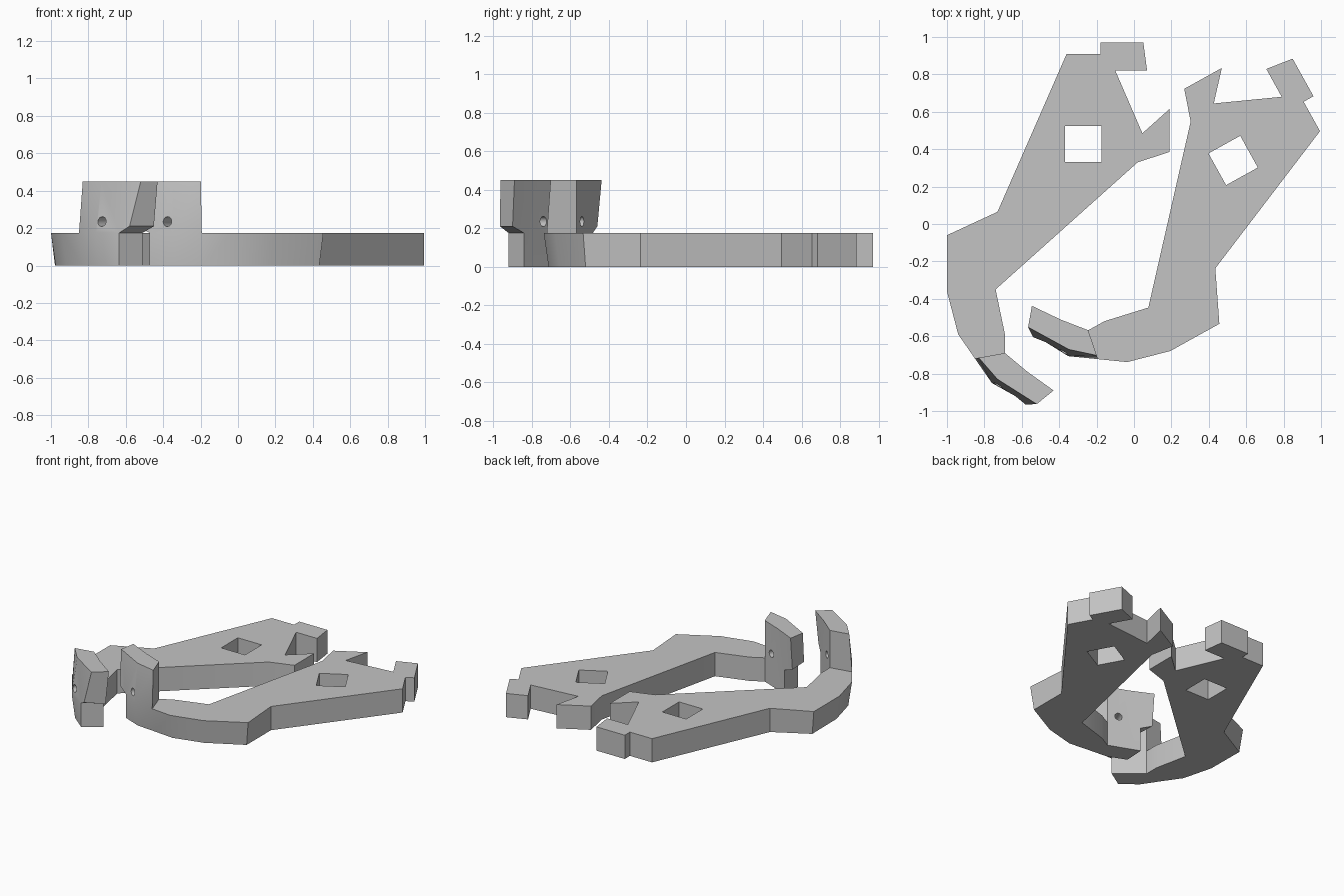
import bpy, bmesh, math
from mathutils import Vector, Matrix

if "Cube" in bpy.data.objects:
    bpy.data.objects.remove(bpy.data.objects["Cube"], do_unlink=True)

grey = bpy.data.materials.new("plain grey")
grey.use_nodes = True
colour = (0.55, 0.55, 0.55, 1)
grey.diffuse_color = colour
grey.node_tree.nodes["Principled BSDF"].inputs["Base Color"].default_value = colour

DECK, PEAK = 0.175, 0.45

# Plan of one jaw: deck and gear-side lugs, then the base of the finger, then the bowed outer wall
body = [(-.73, .065), (-.36, .91), (-.18, .91), (-.18, .97), (.05, .97), (.07, .82),
        (-.1, .82), (.045, .485), (.19, .615), (.19, .385), (.02, .33), (-.74, -.35), (-.69, -.59)]
finger = [(-.69, -.69), (-.57, -.79), (-.51, -.84), (-.635, -.92), (-.76, -.85), (-.85, -.72)]
bow = [(-.94, -.59), (-1, -.36), (-1, -.06)]
finger_top = [(-.69, -.69), (-.57, -.79), (-.43, -.89), (-.52, -.963), (-.73, -.83), (-.83, -.715)]
lip = [(-.45, -.9), (-.58, -.965)]


def cutter(name, bm, matrix):
    mesh = bpy.data.meshes.new(name)
    bmesh.ops.transform(bm, matrix=matrix, verts=bm.verts)
    bm.to_mesh(mesh)
    bm.free()
    ob = bpy.data.objects.new(name, mesh)
    bpy.context.collection.objects.link(ob)
    ob.hide_render = True
    return ob


def make_jaw(name, place):
    bm = bmesh.new()

    def ring(points, z):
        return [bm.verts.new((x, y, z)) for x, y in points]

    # Slab with a slightly drawn-in underside along the bowed wall
    outline = body + finger + bow
    centre = Vector((-.5, -.35))
    under = []
    for p in outline:
        v = Vector(p)
        if p in bow or p in finger[4:]:
            v += (centre - v).normalized() * 0.025
        under.append(tuple(v))
    low, high = ring(under, 0), ring(outline, DECK)
    n = len(outline)
    bm.faces.new(low)
    for i in range(n):
        j = (i + 1) % n
        bm.faces.new((low[i], low[j], high[j], high[i]))
    a = len(body)
    base = high[a:a + len(finger)]
    bm.faces.new(high[:a] + [base[0], base[-1]] + high[a + len(finger):])

    # Upright finger with an overhanging, chamfered end
    top = ring(finger_top, PEAK)
    m2, m3 = ring(lip, 0.21)
    bm.faces.new(top)
    for i, j in ((0, 1), (4, 5), (5, 0)):
        bm.faces.new((base[i], base[j], top[j], top[i]))
    bm.faces.new((base[1], base[2], m2, top[2], top[1]))
    bm.faces.new((base[3], base[4], top[4], top[3], m3))
    bm.faces.new((m2, m3, top[3], top[2]))
    bm.faces.new((base[2], base[3], m3, m2))
    bmesh.ops.recalc_face_normals(bm, faces=bm.faces)
    mesh = bpy.data.meshes.new(name)
    bm.to_mesh(mesh)
    bm.free()
    ob = bpy.data.objects.new(name, mesh)
    bpy.context.collection.objects.link(ob)

    # Square shaft hole and round fastener hole
    square = bmesh.new()
    bmesh.ops.create_cube(square, size=1)
    tools = [cutter("shaft_cutter", square,
                    Matrix.Translation((-.272, .428, .1)) @ Matrix.Diagonal((.194, .194, 1, 1)))]
    pin = bmesh.new()
    bmesh.ops.create_cone(pin, cap_ends=True, segments=20, radius1=.026, radius2=.026, depth=.5)
    turn = Vector((.1, .125, 0)).to_track_quat('Z', 'Y').to_matrix().to_4x4()
    tools.append(cutter("pin_cutter", pin, Matrix.Translation((-.68, -.803, .235)) @ turn))
    for tool in tools:
        mod = ob.modifiers.new(tool.name, 'BOOLEAN')
        mod.operation, mod.solver, mod.object = 'DIFFERENCE', 'EXACT', tool
    bpy.context.view_layer.update()
    done = bpy.data.meshes.new_from_object(ob.evaluated_get(bpy.context.evaluated_depsgraph_get()))
    ob.modifiers.clear()
    ob.data = done
    for tool in tools:
        bpy.data.objects.remove(tool, do_unlink=True)

    # Place the jaw, fix winding when mirrored, then shade
    done.transform(place)
    if place.determinant() < 0:
        done.flip_normals()
    done.materials.clear()
    done.materials.append(grey)
    bpy.ops.object.select_all(action='DESELECT')
    ob.select_set(True)
    bpy.context.view_layer.objects.active = ob
    bpy.ops.object.shade_smooth_by_angle(angle=math.radians(30))
    return ob


make_jaw("right_jaw", Matrix.Identity(4))
make_jaw("left_jaw", Matrix.Translation((.024, .37, 0))
         @ Matrix.Rotation(math.radians(-61), 4, 'Z') @ Matrix.Diagonal((-1, 1, 1, 1)))
